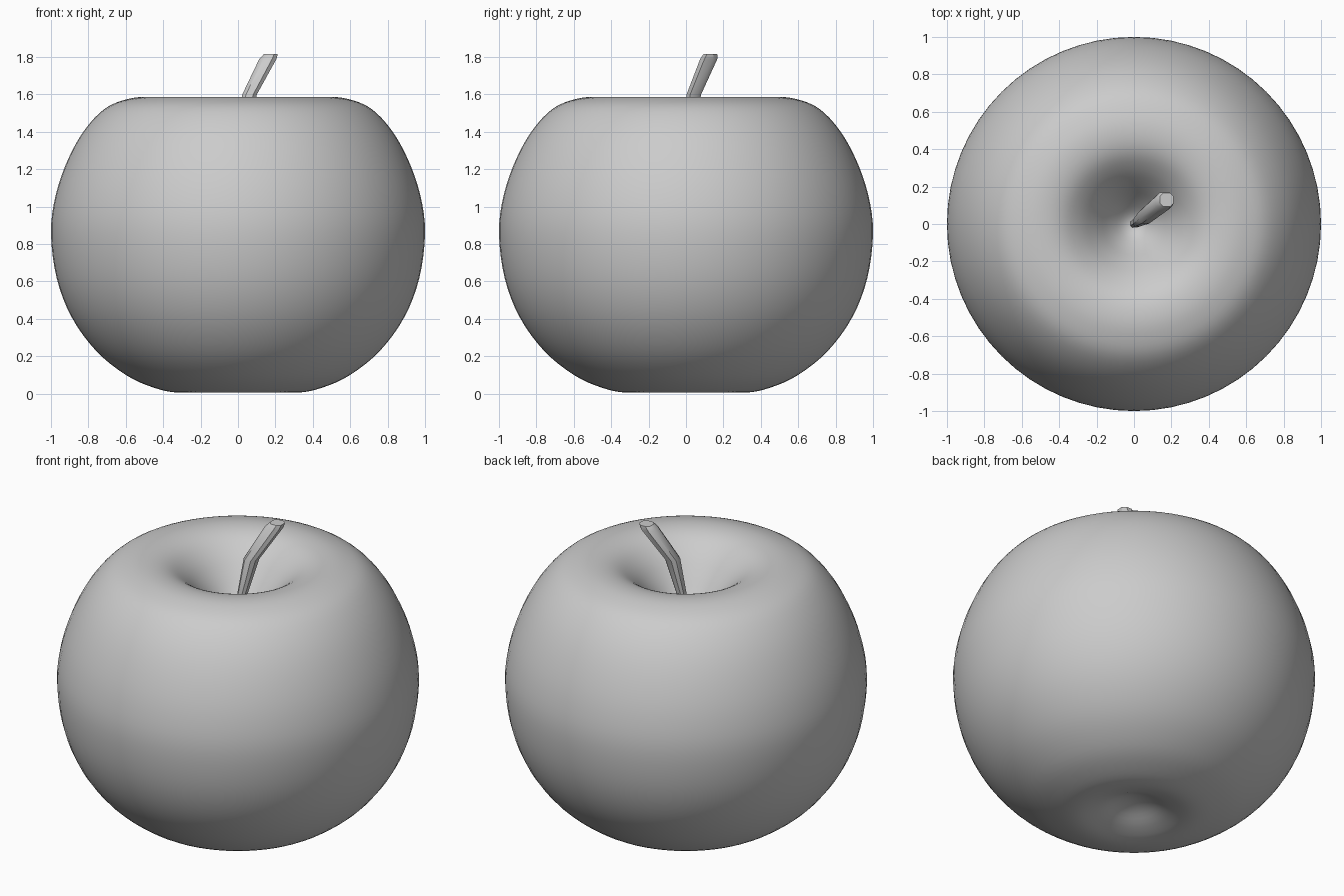
import bpy, bmesh, math
from mathutils import Vector

if "Cube" in bpy.data.objects:
    bpy.data.objects.remove(bpy.data.objects["Cube"])


def finish(name, bm, angle):
    bmesh.ops.remove_doubles(bm, verts=bm.verts, dist=1e-5)
    bmesh.ops.recalc_face_normals(bm, faces=bm.faces)
    me = bpy.data.meshes.new(name)
    bm.to_mesh(me)
    bm.free()
    ob = bpy.data.objects.new(name, me)
    bpy.context.collection.objects.link(ob)
    bpy.ops.object.select_all(action='DESELECT')
    ob.select_set(True)
    bpy.context.view_layer.objects.active = ob
    bpy.ops.object.shade_smooth_by_angle(angle=math.radians(angle))
    return ob


def loft(bm, rings, caps=False):
    rows = [[bm.verts.new(p) for p in r] for r in rings]
    n = len(rows[0])
    for a, b in zip(rows, rows[1:]):
        for i in range(n):
            j = (i + 1) % n
            bm.faces.new((a[i], a[j], b[j], b[i]))
    if caps:
        bm.faces.new(rows[0])
        bm.faces.new(rows[-1])


def smooth_path(pts, steps):
    # Catmull-Rom curve through the profile points
    p = [Vector(q) for q in pts]
    p = [Vector((-p[1].x, p[1].y))] + p + [Vector((-p[-2].x, p[-2].y))]
    out = []
    for a, b, c, d in zip(p, p[1:], p[2:], p[3:]):
        for s in range(steps):
            t = s / steps
            out.append(0.5 * (2 * b + (c - a) * t + (2 * a - 5 * b + 4 * c - d) * t * t
                              + (3 * b - a - 3 * c + d) * t ** 3))
    return out + [p[-2]]


# Fruit body: lathed profile with a deep top hollow and a shallow bottom one
profile = [(0, 0.09), (0.09, 0.075), (0.2, 0.03), (0.32, 0.006), (0.45, 0.032),
           (0.6, 0.1), (0.76, 0.23), (0.89, 0.41), (0.97, 0.62), (1.0, 0.86),
           (0.975, 1.06), (0.91, 1.25), (0.82, 1.41), (0.71, 1.525), (0.59, 1.575),
           (0.48, 1.585), (0.38, 1.56), (0.29, 1.495), (0.21, 1.405),
           (0.13, 1.3), (0.06, 1.23), (0, 1.21)]
SEG = 64
bm = bmesh.new()
loft(bm, [[(max(q.x, 0) * math.cos(2 * math.pi * i / SEG),
            max(q.x, 0) * math.sin(2 * math.pi * i / SEG), q.y) for i in range(SEG)]
          for q in smooth_path(profile, 4)])
bmesh.ops.dissolve_degenerate(bm, dist=1e-6, edges=bm.edges)
finish("fruit_body", bm, 60)

# Stem: bent, widening chamfered-square sections (x, y, z, half width)
sections = [(0.0, 0.0, 1.19, 0.02), (0.02, 0.012, 1.38, 0.025),
            (0.062, 0.042, 1.6, 0.039), (0.16, 0.122, 1.79, 0.046),
            (0.175, 0.13, 1.815, 0.037)]
shape = [(1, -.5), (1, .5), (.5, 1), (-.5, 1), (-1, .5), (-1, -.5), (-.5, -1), (.5, -1)]
bm = bmesh.new()
loft(bm, [[(x + w * u, y + w * v, z) for u, v in shape] for x, y, z, w in sections], True)
finish("stem", bm, 40)
